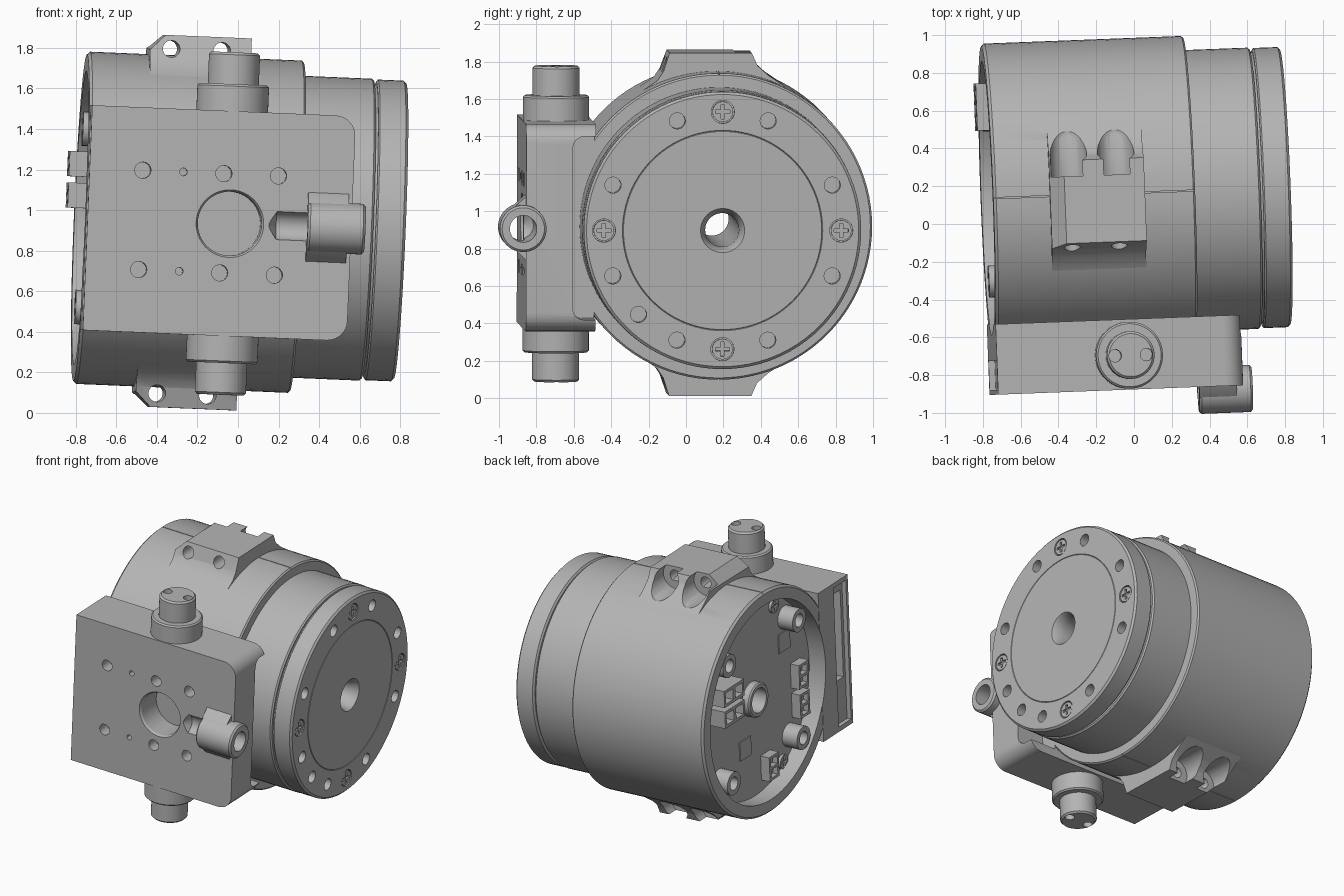
import bpy, bmesh, math
from mathutils import Matrix, Vector

cube = bpy.data.objects.get("Cube")
if cube:
    bpy.data.objects.remove(cube, do_unlink=True)

grey = bpy.data.materials.new("satin grey")
grey.use_nodes = True
COLOUR = (0.46, 0.46, 0.46, 1)
grey.diffuse_color = COLOUR
for node in grey.node_tree.nodes:
    if node.type == 'BSDF_PRINCIPLED':
        node.inputs["Base Color"].default_value = COLOUR

# The parts are built around the motor axis (local x), then tilted slightly
POSE = (Matrix.Translation((0, 0.165, 0.93)) @ Matrix.Rotation(math.radians(2.2), 4, 'Z')
        @ Matrix.Rotation(math.radians(2.4), 4, 'Y'))
parts = []


def finish(name, bm):
    bmesh.ops.recalc_face_normals(bm, faces=bm.faces)
    mesh = bpy.data.meshes.new(name)
    bm.to_mesh(mesh)
    bm.free()
    mesh.materials.append(grey)
    ob = bpy.data.objects.new(name, mesh)
    bpy.context.collection.objects.link(ob)
    parts.append(ob)
    return ob


def lathe(name, profile, n=96):
    """Closed (x, radius) profile turned about the x axis."""
    bm = bmesh.new()
    rings = []
    for i in range(n):
        a = math.tau * i / n
        rings.append([bm.verts.new((x, r * math.cos(a), r * math.sin(a))) for x, r in profile])
    for i in range(n):
        a, b = rings[i], rings[(i + 1) % n]
        for j in range(len(profile)):
            k = (j + 1) % len(profile)
            bm.faces.new((a[j], a[k], b[k], b[j]))
    return finish(name, bm)


def rod(name, start, end, r1, r2=None, n=32, chamfer=0):
    bm = bmesh.new()
    p, q = Vector(start), Vector(end)
    d = q - p
    turn = Vector((0, 0, 1)).rotation_difference(d).to_matrix().to_4x4()
    bmesh.ops.create_cone(bm, cap_ends=True, segments=n, radius1=r1,
                          radius2=r1 if r2 is None else r2, depth=d.length,
                          matrix=Matrix.Translation((p + q) / 2) @ turn)
    if chamfer:
        caps = [f for f in bm.faces if len(f.verts) == n]
        edges = {e for f in caps for e in f.edges}
        bmesh.ops.bevel(bm, geom=list(edges), offset=chamfer, segments=1, affect='EDGES')
    return finish(name, bm)


def box(name, low, high, corner=None, radius=0.1):
    """Box; corner(mid_point, direction) picks the edges to round."""
    bm = bmesh.new()
    lo, hi = Vector(low), Vector(high)
    bmesh.ops.create_cube(bm, size=1, matrix=Matrix.Translation((lo + hi) / 2)
                          @ Matrix.Diagonal((*(hi - lo), 1)))
    if corner:
        edges = [e for e in bm.edges if corner((e.verts[0].co + e.verts[1].co) / 2,
                                               (e.verts[1].co - e.verts[0].co).normalized())]
        bmesh.ops.bevel(bm, geom=edges, offset=radius, segments=8, profile=0.5, affect='EDGES')
    return finish(name, bm)


def prism(name, profile, x0, x1):
    bm = bmesh.new()
    face = bm.faces.new([bm.verts.new((x0, y, z)) for y, z in profile])
    new = bmesh.ops.extrude_face_region(bm, geom=[face])["geom"]
    bmesh.ops.translate(bm, verts=[v for v in new if isinstance(v, bmesh.types.BMVert)],
                        vec=(x1 - x0, 0, 0))
    return finish(name, bm)


def cut(target, *cutters):
    for c in cutters:
        mod = target.modifiers.new("cut", 'BOOLEAN')
        mod.operation, mod.solver, mod.object = 'DIFFERENCE', 'EXACT', c
        graph = bpy.context.evaluated_depsgraph_get()
        mesh = bpy.data.meshes.new_from_object(target.evaluated_get(graph))
        target.modifiers.clear()
        target.data = mesh
        parts.remove(c)
        bpy.data.objects.remove(c, do_unlink=True)


def hole_x(x0, x1, y, z, r, n=24):
    return rod("cutter", (x0, y, z), (x1, y, z), r, n=n)


def hole_y(y0, y1, x, z, r, n=32):
    return rod("cutter", (x, y0, z), (x, y1, z), r, n=n)


def cross_screw(name, x, y, z, out, r=0.055):
    head = hole_x(x - 0.03 * out, x, y, z, r)
    head.name = name
    for a, b in ((0.038, 0.009), (0.009, 0.038)):
        cut(head, box("cutter", (x - 0.015, y - a, z - b), (x + 0.015, y + a, z + b)))


# Main housing with the recessed rear and a split line
housing = lathe("housing", [(-0.78, 0.805), (-0.765, 0.82), (0.28, 0.82), (0.29, 0.81),
                            (0.29, 0.09), (-0.65, 0.09), (-0.65, 0.725), (-0.78, 0.725)])
for s in (-1, 1):
    cut(housing, box("cutter", (-0.9, -0.003, s * 0.85 - 0.04), (0.4, 0.003, s * 0.85 + 0.04)))

# Output stage and end disc
lathe("output_stage", [(0.27, 0.09), (0.27, 0.745), (0.63, 0.745), (0.64, 0.735),
                       (0.64, 0.09)])
lathe("groove_core", [(0.63, 0.09), (0.63, 0.72), (0.66, 0.72), (0.66, 0.09)])
disc = lathe("end_disc", [(0.652, 0.09), (0.652, 0.73), (0.66, 0.742), (0.787, 0.742),
                          (0.80, 0.728), (0.80, 0.536), (0.796, 0.533), (0.80, 0.53),
                          (0.80, 0.118), (0.785, 0.108), (0.72, 0.09)])
for i in range(16):
    if i % 2 or i == 10:
        a = math.tau * i / 16
        cut(disc, hole_x(0.72, 0.85, 0.635 * math.cos(a), 0.635 * math.sin(a), 0.043))
for i in range(4):
    y, z = 0.635 * math.cos(i * math.pi / 2), 0.635 * math.sin(i * math.pi / 2)
    cut(disc, hole_x(0.775, 0.85, y, z, 0.062))
    cross_screw("disc_screw", 0.796, y, z, 1)

# Clamp lugs above and below with bolt holes and counterbores
LUG = [(-0.255, 0.918), (0.185, 0.918), (0.215, 0.85), (0.27, 0.80), (0.38, 0.725),
       (0.2, 0.6), (-0.2, 0.6), (-0.4, 0.715), (-0.32, 0.77), (-0.287, 0.82)]
for s, side in ((1, "upper"), (-1, "lower")):
    lug = prism(side + "_clamp_lug", [(y, z * s) for y, z in LUG], -0.48, 0.02)
    bm = bmesh.new()
    bm.from_mesh(lug.data)
    edge = [e for e in bm.edges if all(v.co.x < -0.4 and abs(v.co.z) > 0.9 for v in e.verts)]
    bmesh.ops.bevel(bm, geom=edge, offset=0.075, segments=1, affect='EDGES')
    bm.to_mesh(lug.data)
    bm.free()
    for x in (-0.375, -0.125):
        for part in (lug, housing):
            cut(part, hole_y(0.1, 0.6, x, s * 0.85, 0.097))
        cut(lug, hole_y(-0.5, 0.3, x, s * 0.85, 0.042))

# Rear bosses, hub and circuit board fittings
for y in (-0.44, 0.44):
    for z in (-0.44, 0.44):
        boss = hole_x(-0.77, -0.64, y, z, 0.085)
        boss.name = "rear_boss"
        cut(boss, hole_x(-0.8, -0.67, y, z, 0.048))
lathe("rear_hub", [(-0.71, 0.09), (-0.71, 0.115), (-0.70, 0.125), (-0.64, 0.125), (-0.64, 0.09)])
for z in (0.11, 0.265):
    plug = box("power_plug", (-0.83, 0.36, z - 0.062), (-0.64, 0.61, z + 0.062))
    for y in (0.425, 0.545):
        cut(plug, box("cutter", (-0.9, y - 0.045, z - 0.04), (-0.77, y + 0.045, z + 0.04)))
for y, z in ((-0.14, -0.55), (-0.55, -0.02), (-0.55, -0.24)):
    socket = box("signal_socket", (-0.72, y - 0.06, z - 0.09), (-0.64, y + 0.06, z + 0.09))
    for dz in (-0.04, 0.04):
        cut(socket, box("cutter", (-0.8, y - 0.04, z + dz - 0.03), (-0.68, y + 0.04, z + dz + 0.03)))
for y, z in ((0.11, -0.33), (-0.42, 0.27)):
    box("board_chip", (-0.658, y - 0.07, z - 0.07), (-0.64, y + 0.07, z + 0.07))
for y, z in ((-0.3, 0.58), (-0.34, -0.6)):
    cross_screw("board_screw", -0.67, y, z, -1, 0.05)

# Side box with rounded far corners, clearance for the output stage and rear
case = box("side_box", (-0.783, -1.04, -0.555), (0.52, -0.667, 0.555),
           lambda m, d: m.x > 0.5 and abs(d.y) > 0.9)
cut(case,
    box("cutter", (0.29, -0.79, -0.49), (0.6, -0.5, 0.49),
        lambda m, d: m.y < -0.75 and abs(d.x) > 0.9, 0.06),
    hole_x(-0.9, -0.65, 0, 0, 0.725, 96),
    box("cutter", (-0.9, -1.015, -0.52), (-0.75, -0.86, 0.52)),
    box("cutter", (-0.9, -0.99, -0.2), (-0.68, -0.89, 0.45)),
    hole_y(-1.2, -0.84, -0.08, 0, 0.158, 48),
    rod("cutter", (-0.08, -1.045, 0), (-0.08, -1.02, 0), 0.17, 0.155, 48))
for s in (-1, 1):
    for x, r in ((-0.52, 0.04), (-0.12, 0.04), (0.15, 0.04), (-0.32, 0.019)):
        cut(case, hole_y(-1.2, -0.95, x, s * 0.245, r, 24))

# Cable boss with flanks and a drilled channel into the box
AXIS_Y = -1.058
cable = rod("cable_boss", (0.3, AXIS_Y, 0), (0.585, AXIS_Y, 0), 0.125, n=48, chamfer=0.012)
flank = prism("boss_flank", [(-1.0, 0.19), (-1.04, 0.17), (-1.1, 0.115), (-1.1, -0.115),
                             (-1.04, -0.17), (-1.0, -0.19)], 0.3, 0.5)
for part in (cable, flank, case):
    cut(part, hole_x(0.15, 0.7, AXIS_Y, 0, 0.072, 32))
cut(case, rod("cutter", (0.1, AXIS_Y, 0), (0.151, AXIS_Y, 0), 0.0, 0.072))

# Collars and two-hole caps above and below the box
for s, side in ((1, "upper"), (-1, "lower")):
    x, y = -0.085, -0.858
    rod(side + "_collar", (x, y, s * 0.54), (x, y, s * 0.688), 0.177, n=64, chamfer=0.01)
    cap = rod(side + "_cap", (x, y, s * 0.67), (x, y, s * 0.845), 0.126, n=64, chamfer=0.012)
    for dx in (-0.083, 0.083):
        cut(cap, rod("cutter", (x + dx, y, s * 0.77), (x + dx, y, s * 0.9), 0.033, n=24))

# Smooth shading with sharp edges, and the final tilt
for ob in parts:
    ob.data.shade_smooth()
    ob.data.set_sharp_from_angle(angle=math.radians(30))
    ob.matrix_world = POSE
